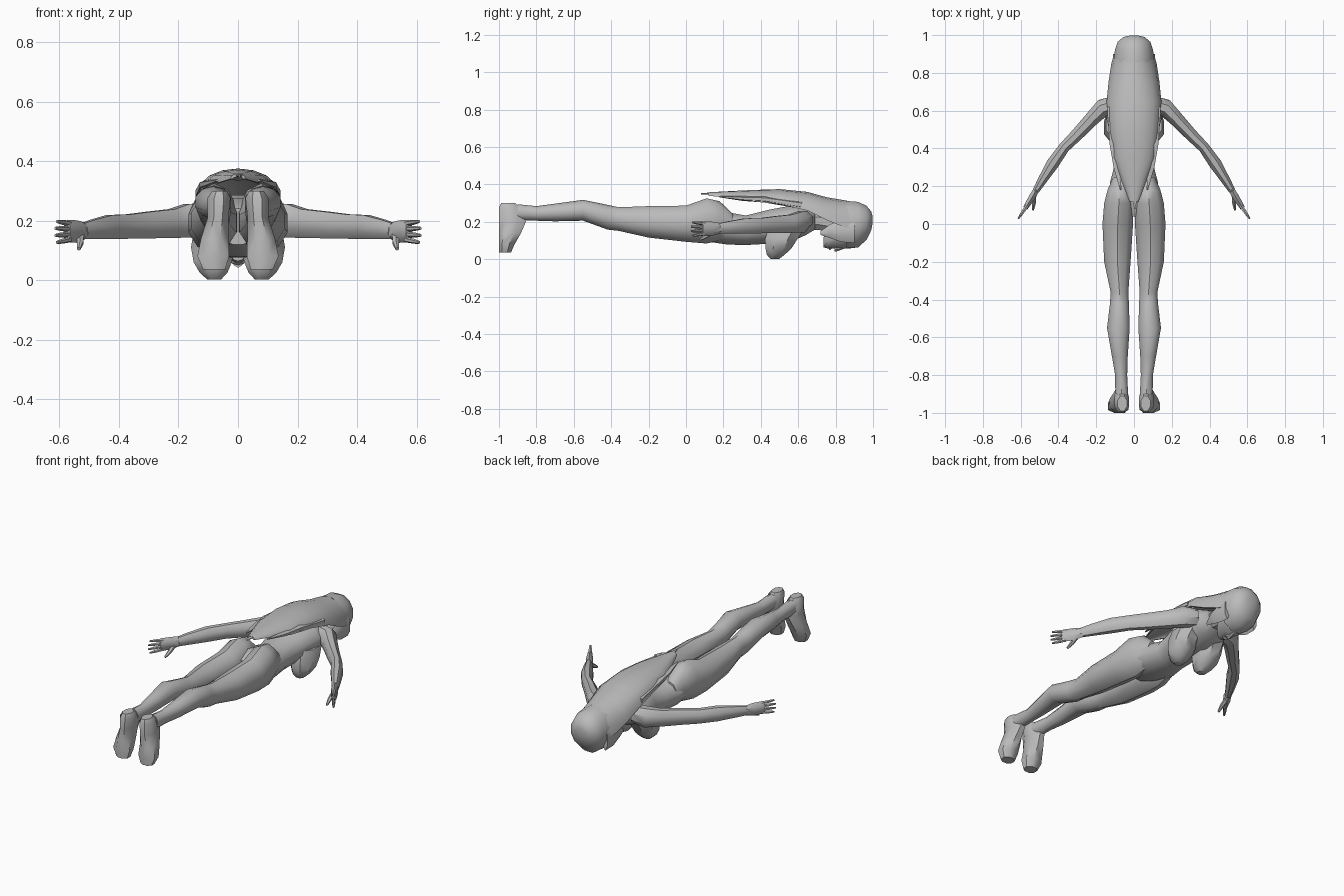
import bpy
import math
from mathutils import Vector

default_cube = bpy.data.objects.get("Cube")
if default_cube:
    bpy.data.objects.remove(default_cube, do_unlink=True)

UP = Vector((0, 0, 1))
FORWARD = Vector((0, 1, 0))

# One plain grey for the whole figure
grey = bpy.data.materials.new("plain grey")
grey.use_nodes = True
colour = (0.5, 0.5, 0.5, 1)
grey.diffuse_color = colour
grey.node_tree.nodes["Principled BSDF"].inputs["Base Color"].default_value = colour


def finish(name, vertices, faces, mirrored=False, crease=40):
    """Turn vertices and faces into a shaded, optionally mirrored object."""
    mesh = bpy.data.meshes.new(name)
    mesh.from_pydata(vertices, [], faces)
    mesh.materials.append(grey)
    part = bpy.data.objects.new(name, mesh)
    bpy.context.collection.objects.link(part)
    bpy.ops.object.select_all(action="DESELECT")
    part.select_set(True)
    bpy.context.view_layer.objects.active = part
    bpy.ops.object.mode_set(mode="EDIT")
    bpy.ops.mesh.select_all(action="SELECT")
    bpy.ops.mesh.normals_make_consistent(inside=False)
    bpy.ops.object.mode_set(mode="OBJECT")
    bpy.ops.object.shade_smooth_by_angle(angle=math.radians(crease))
    if mirrored:
        part.modifiers.new("Mirror", "MIRROR")
    return part


def bridge(rings):
    """Connect equal rings of points into a closed, capped tube."""
    count = len(rings[0])
    vertices = [point for ring in rings for point in ring]
    faces = [list(range(count)), list(range(len(vertices) - count, len(vertices)))]
    for row in range(len(rings) - 1):
        start = row * count
        for i in range(count):
            j = (i + 1) % count
            faces.append([start + i, start + j, start + count + j, start + count + i])
    return vertices, faces


def limb(name, stations, sides=8, hint=UP, mirrored=True, axis=None, floor=None):
    """Loft elliptical sections; each station is x, y, z, side radius, hint radius."""
    centres = [Vector(station[:3]) for station in stations]
    rings = []
    for i, station in enumerate(stations):
        ahead = centres[min(i + 1, len(centres) - 1)]
        behind = centres[max(i - 1, 0)]
        tangent = axis or (ahead - behind).normalized()
        across = tangent.cross(hint).normalized()
        upward = across.cross(tangent)
        ring = []
        for k in range(sides):
            angle = math.tau * (k + 0.5) / sides
            # Widen slightly so that the flats reach the wanted outline
            swell = 1.05
            point = (centres[i] + across * math.cos(angle) * station[3] * swell
                     + upward * math.sin(angle) * station[4] * swell)
            if floor is not None:
                point.y = max(point.y, floor)
            ring.append(point)
        rings.append(ring)
    return finish(name, *bridge(rings), mirrored)


def shell(name, stations, steps=8):
    """Loft crescents; each station is y, half width, rim height, rise, thickness."""
    rings = []
    for y, width, rim, rise, thickness in stations:
        arc = [math.pi * k / steps for k in range(steps + 1)]
        outer = [(width * math.cos(a), y, rim + rise * math.sin(a)) for a in arc]
        inner = [((width - thickness / 2) * math.cos(a), y,
                  rim + (rise - thickness) * math.sin(a)) for a in reversed(arc)]
        rings.append(outer + inner)
    return finish(name, *bridge(rings))


# Torso, neck and head run along the body
limb("torso", [(0, .04, .18, .06, .06), (0, .12, .185, .13, .09),
               (0, .22, .165, .125, .085), (0, .32, .155, .1, .078),
               (0, .45, .175, .115, .09), (0, .56, .19, .145, .095),
               (0, .64, .205, .135, .075), (0, .69, .21, .06, .05)],
     sides=12, mirrored=False, axis=FORWARD)
limb("neck", [(0, .64, .21, .06, .055), (0, .71, .205, .045, .05),
              (0, .8, .19, .045, .05)], mirrored=False, axis=FORWARD)
limb("head", [(0, .735, .09, .025, .025), (0, .76, .115, .05, .055),
              (0, .82, .15, .075, .09), (0, .9, .17, .085, .105),
              (0, .96, .19, .07, .085), (0, .985, .2, .04, .05)],
     sides=10, mirrored=False, axis=FORWARD)
limb("nose", [(0, .795, .06, .016, .018), (0, .81, .06, .013, .016),
              (0, .86, .07, .007, .008)], sides=6, mirrored=False, axis=FORWARD)
limb("lips", [(0, .76, .063, .01, .006), (0, .77, .062, .023, .012),
              (0, .78, .065, .01, .006)], sides=6, mirrored=False, axis=FORWARD)

# Breasts hang below the chest
limb("breasts", [(.08, .54, .17, .07, .1), (.085, .51, .11, .075, .09),
                 (.085, .495, .06, .066, .072), (.082, .48, .025, .048, .05),
                 (.08, .475, .002, .024, .024)], hint=FORWARD, axis=-UP)

# Legs include the buttocks
limb("legs", [(.07, .25, .18, .04, .06), (.075, .18, .205, .065, .1),
              (.08, .11, .205, .078, .115), (.086, 0, .19, .081, .092),
              (.088, -.2, .2, .07, .08), (.077, -.36, .215, .047, .06),
              (.077, -.42, .225, .05, .063), (.083, -.55, .262, .06, .053),
              (.075, -.7, .25, .042, .045), (.068, -.8, .245, .032, .037),
              (.065, -.9, .25, .034, .042)], sides=10, axis=FORWARD)
limb("feet", [(.062, -.95, .3, .026, .04), (.064, -.945, .275, .04, .058),
              (.067, -.93, .21, .036, .08), (.078, -.945, .14, .048, .065),
              (.083, -.965, .08, .055, .05), (.08, -.97, .035, .038, .035)],
     hint=FORWARD, axis=UP, floor=-1)

# Arms sweep out and down from the shoulders
limb("arms", [(.1, .63, .21, .05, .05), (.165, .615, .2, .048, .058),
              (.22, .56, .19, .04, .05), (.3, .475, .185, .034, .046),
              (.37, .405, .18, .03, .042), (.43, .32, .178, .034, .042),
              (.49, .225, .17, .024, .033), (.52, .175, .165, .018, .027)])
limb("palms", [(.515, .185, .165, .017, .027), (.54, .14, .163, .02, .036),
               (.575, .085, .165, .014, .036)], sides=6)
for i, name in enumerate(["little", "ring", "middle", "index"]):
    height = .19 - .018 * i
    reach = .9 if name in ("little", "index") else 1
    base = Vector((.565, .098, height))
    spread = Vector((.048, -.07, .008 - .006 * i)) * reach
    limb(name + "_fingers", [(*base, .01, .009), (*(base + spread * .6), .009, .008),
                             (*(base + spread), .005, .005)], sides=6)
limb("thumbs", [(.53, .15, .15, .014, .014), (.53, .11, .125, .011, .011),
                (.535, .075, .105, .006, .006)], sides=6)

# Hair: crown over the skull, long sheet behind, locks at the edges
limb("hair_crown", [(0, .855, .185, .105, .125), (0, .92, .185, .1, .12),
                    (0, .965, .195, .085, .09), (0, .99, .205, .055, .05),
                    (0, .997, .21, .025, .022)], sides=12, mirrored=False, axis=FORWARD)
shell("long_hair", [(.93, .095, .16, .14, .05), (.85, .12, .17, .145, .04),
                    (.75, .135, .21, .122, .035), (.65, .145, .26, .1, .03),
                    (.5, .135, .295, .08, .03), (.35, .115, .31, .06, .025),
                    (.25, .075, .325, .04, .02), (.12, .025, .34, .018, .012)])
limb("side_locks", [(.095, .9, .15, .018, .06), (.1, .83, .15, .016, .055),
                    (.095, .77, .15, .013, .035), (.085, .72, .14, .006, .01)],
     sides=6, axis=FORWARD)
limb("edge_locks", [(.12, .62, .29, .025, .02), (.105, .42, .32, .026, .016),
                    (.09, .3, .325, .02, .012), (.07, .18, .335, .004, .004)],
     sides=6, axis=FORWARD)
limb("tail_lock", [(0, .4, .35, .04, .016), (0, .2, .352, .025, .01),
                   (.005, .08, .35, .004, .003)], sides=6, mirrored=False, axis=FORWARD)
